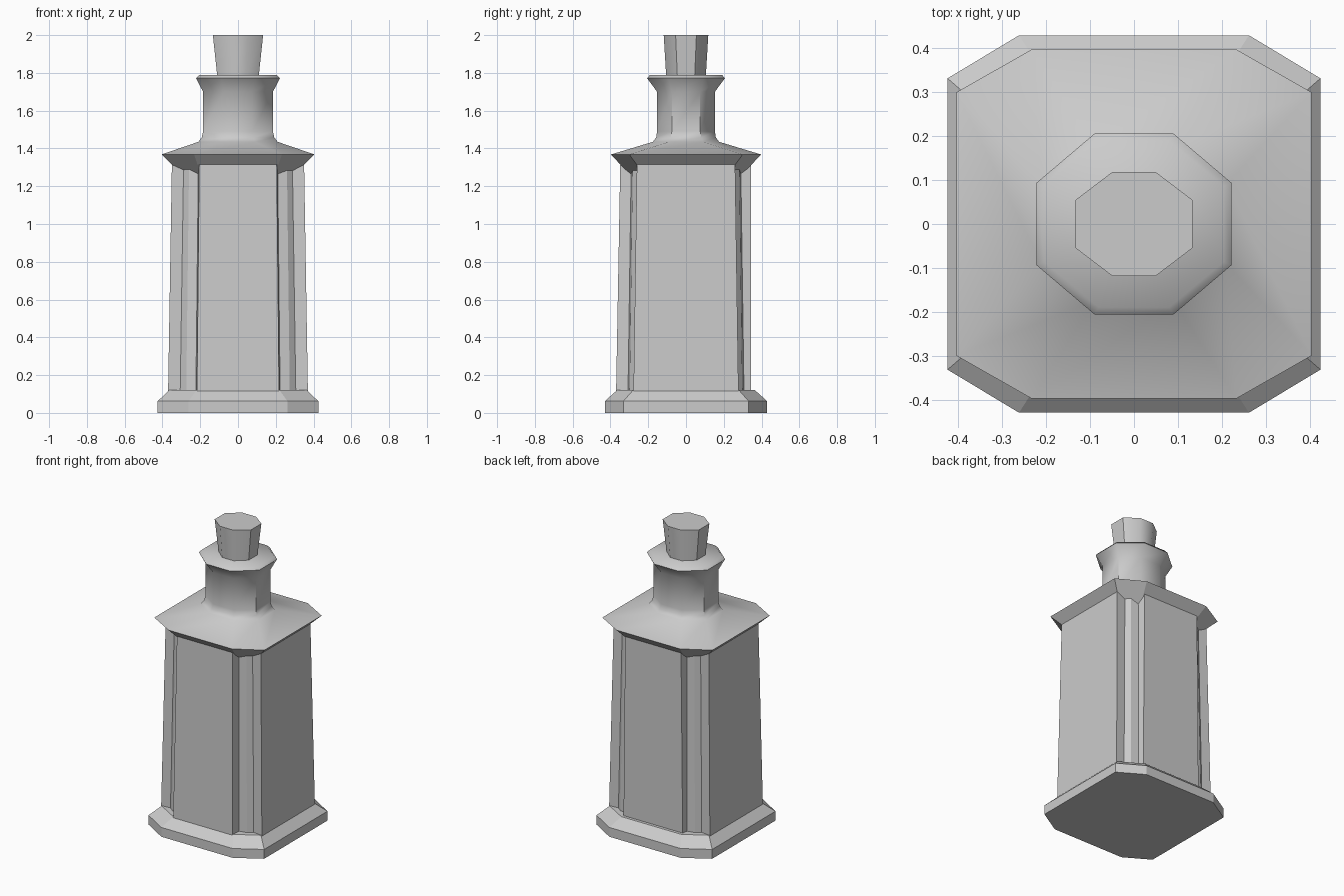
import bpy, bmesh, math

if "Cube" in bpy.data.objects:
    bpy.data.objects.remove(bpy.data.objects["Cube"])


def mirror_ring(quarter, z, back=None):
    """Mirror a +x+y quarter outline (listed from y side to x side) into a full ring."""
    q = list(quarter)
    pts = q + [(x, -y) for x, y in reversed(q)]
    pts += [(-x, -y) for x, y in q] + [(-x, y) for x, y in reversed(q)]
    if back is not None:
        pts = [(x, min(y, back)) for x, y in pts]
    return [(x, y, z) for x, y in pts]


def octagon(hx, hy, cx, cy, z):
    """Chamfered rectangle: flat on y side spans cx, flat on x side spans cy."""
    return mirror_ring([(cx, hy), (hx, cy)], z)


def loft(name, rings, angle=None, bottom=True, top=True):
    bm = bmesh.new()
    loops = [[bm.verts.new(p) for p in r] for r in rings]
    n = len(loops[0])
    for a, b in zip(loops, loops[1:]):
        for i in range(n):
            j = (i + 1) % n
            bm.faces.new((a[j], a[i], b[i], b[j]))
    if bottom:
        bm.faces.new(loops[0])
    if top:
        bm.faces.new(list(reversed(loops[-1])))
    me = bpy.data.meshes.new(name)
    bm.to_mesh(me)
    bm.free()
    ob = bpy.data.objects.new(name, me)
    bpy.context.collection.objects.link(ob)
    if angle:
        bpy.ops.object.select_all(action='DESELECT')
        ob.select_set(True)
        bpy.context.view_layer.objects.active = ob
        bpy.ops.object.shade_smooth_by_angle(angle=math.radians(angle))
    return ob


# Foot with a bevelled upper edge
loft("base", [octagon(0.425, 0.43, 0.262, 0.332, 0.0),
              octagon(0.425, 0.43, 0.262, 0.332, 0.062),
              octagon(0.365, 0.365, 0.22, 0.28, 0.12)])

# Tapering body: four raised panels with recessed, rounded corners
body_low = [(0.217, 0.37), (0.223, 0.307), (0.274, 0.298), (0.306, 0.272), (0.37, 0.278)]
body_high = [(0.205, 0.348), (0.21, 0.29), (0.259, 0.282), (0.288, 0.258), (0.35, 0.26)]
loft("body", [mirror_ring(body_low, 0.115, 0.345),
              mirror_ring(body_high, 1.318, 0.345)], 29)

# Overhanging rim, flat shaded underneath
rim = octagon(0.405, 0.398, 0.233, 0.30, 1.368)
loft("shoulder_rim", [octagon(0.295, 0.295, 0.195, 0.22, 1.26), rim], top=False)

# Sloped shoulder, neck and flared lip
loft("shoulder_and_neck", [rim,
                           octagon(0.21, 0.175, 0.09, 0.09, 1.435),
                           octagon(0.192, 0.158, 0.08, 0.08, 1.458),
                           octagon(0.185, 0.153, 0.075, 0.075, 1.49),
                           octagon(0.185, 0.153, 0.075, 0.075, 1.70),
                           octagon(0.222, 0.206, 0.09, 0.094, 1.772),
                           octagon(0.205, 0.19, 0.08, 0.086, 1.79)], 50, bottom=False)

# Stopper
loft("stopper", [octagon(0.11, 0.105, 0.042, 0.046, 1.785),
                 octagon(0.133, 0.118, 0.05, 0.055, 2.0)], 50)
